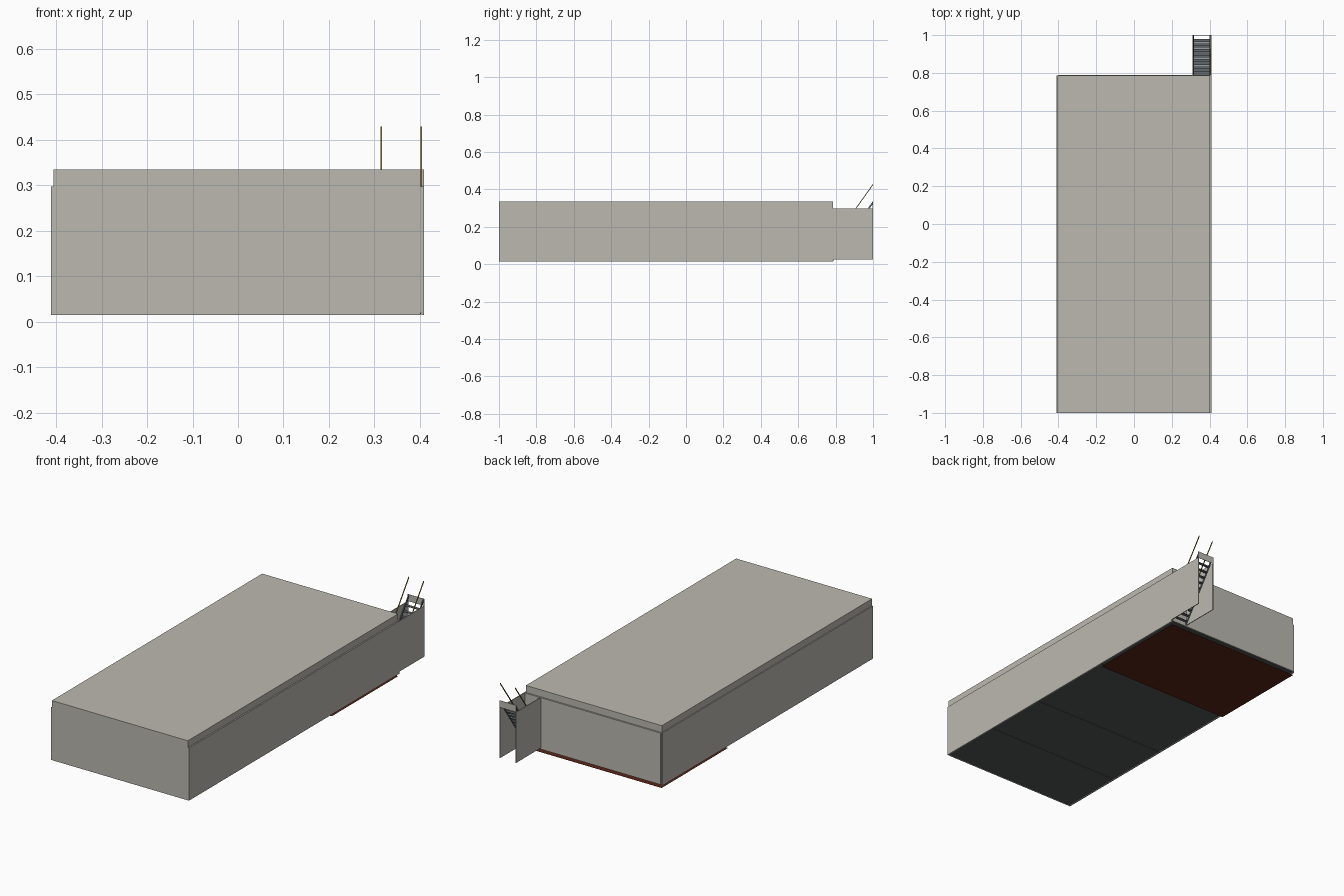
import bpy
import bmesh
from mathutils import Vector

if "Cube" in bpy.data.objects:
    bpy.data.objects.remove(bpy.data.objects["Cube"])


def material(name, rgb):
    m = bpy.data.materials.new(name)
    m.use_nodes = True
    m.diffuse_color = (*rgb, 1)
    m.node_tree.nodes["Principled BSDF"].inputs["Base Color"].default_value = (*rgb, 1)
    return m


concrete = material("warm grey concrete", (0.5, 0.485, 0.435))
dark_floor = material("charcoal floor", (0.087, 0.1, 0.097))
red_floor = material("dark red floor", (0.1, 0.018, 0.009))
steel = material("stair steel", (0.12, 0.14, 0.155))
rail_paint = material("olive rail", (0.3, 0.21, 0.03))


def finish(name, bm, mat):
    bmesh.ops.recalc_face_normals(bm, faces=bm.faces)
    mesh = bpy.data.meshes.new(name)
    bm.to_mesh(mesh)
    bm.free()
    mesh.materials.append(mat)
    obj = bpy.data.objects.new(name, mesh)
    bpy.context.collection.objects.link(obj)
    return obj


def box(name, x, y, z, mat):
    """Box from (min, max) ranges along each axis."""
    bm = bmesh.new()
    bmesh.ops.create_cube(bm, size=1)
    for v in bm.verts:
        v.co = Vector([r[0] if c < 0 else r[1] for c, r in zip(v.co, (x, y, z))])
    return finish(name, bm, mat)


def sloped_bar(name, x, width, low, high, depth, mat):
    """Bar between two (y, z) points, extruded across its width in x."""
    bm = bmesh.new()
    (y0, z0), (y1, z1) = low, high
    outline = [(y0, z0), (y1, z1), (y1, z1 - depth), (y0, z0 - depth)]
    face = bm.faces.new([bm.verts.new((x - width / 2, y, z)) for y, z in outline])
    new = bmesh.ops.extrude_face_region(bm, geom=[face])["geom"]
    bmesh.ops.translate(bm, vec=(width, 0, 0),
                        verts=[g for g in new if isinstance(g, bmesh.types.BMVert)])
    return finish(name, bm, mat)


BACK, TOP, EAVE, BASE = 0.785, 0.335, 0.298, 0.015

# Main hall and roof
box("hall", (-0.404, 0.404), (-0.999, BACK - 0.003), (BASE + 0.004, EAVE), concrete)
box("roof", (-0.406, 0.402), (-1, BACK), (EAVE, TOP), concrete)
box("front_wall", (-0.406, 0.402), (-1, -0.996), (BASE, TOP), concrete)
box("back_wall", (-0.401, 0.404), (0.78, 0.79), (BASE + 0.004, EAVE - 0.002), concrete)

# Side walls; the left one runs on beside the stair
box("right_wall", (-0.411, -0.404), (-1, BACK), (BASE, EAVE), concrete)
box("left_wall", (0.404, 0.409), (-1, BACK), (BASE, EAVE), concrete)

# Floor panels
joints = [-0.996, -0.645, -0.28, 0.222, BACK]
for i, (a, b) in enumerate(zip(joints, joints[1:])):
    box(f"floor_panel_{i + 1}", (-0.403, 0.403), (a + 0.0015, b - 0.0015),
        (BASE + 0.002, BASE + 0.005), dark_floor)
box("red_floor_plate", (-0.405, 0.402), (0.222, BACK), (0, 0.0006), red_floor)

# Stair enclosure
box("stair_outer_wall", (0.405, 0.409), (BACK, 1), (0.026, EAVE), concrete)
box("stair_inner_wall", (0.309, 0.313), (BACK, 1), (0.026, EAVE), concrete)
box("stair_top_beam", (0.309, 0.409), (0.998, 1), (EAVE, TOP), concrete)

# Open stair, rising towards the back
SLOPE = 1.4
foot, head = (BACK, TOP - SLOPE * (1 - BACK)), (0.998, TOP)
for side, x in (("inner", 0.315), ("outer", 0.403)):
    sloped_bar(f"{side}_stringer", x, 0.004, foot, head, 0.014, steel)
    rail_foot, rail_head = (foot[0], foot[1] + 0.095), (1, head[1] + 0.095)
    sloped_bar(f"{side}_handrail", x, 0.004, rail_foot, rail_head, 0.007, rail_paint)

TREADS = 11
for i in range(TREADS):
    y = BACK + 0.003 + i * 0.0175
    z = foot[1] + SLOPE * (y + 0.006 - BACK)
    box(f"tread_{i + 1}", (0.315, 0.403), (y, y + 0.0165), (z - 0.005, z - 0.002), steel)
